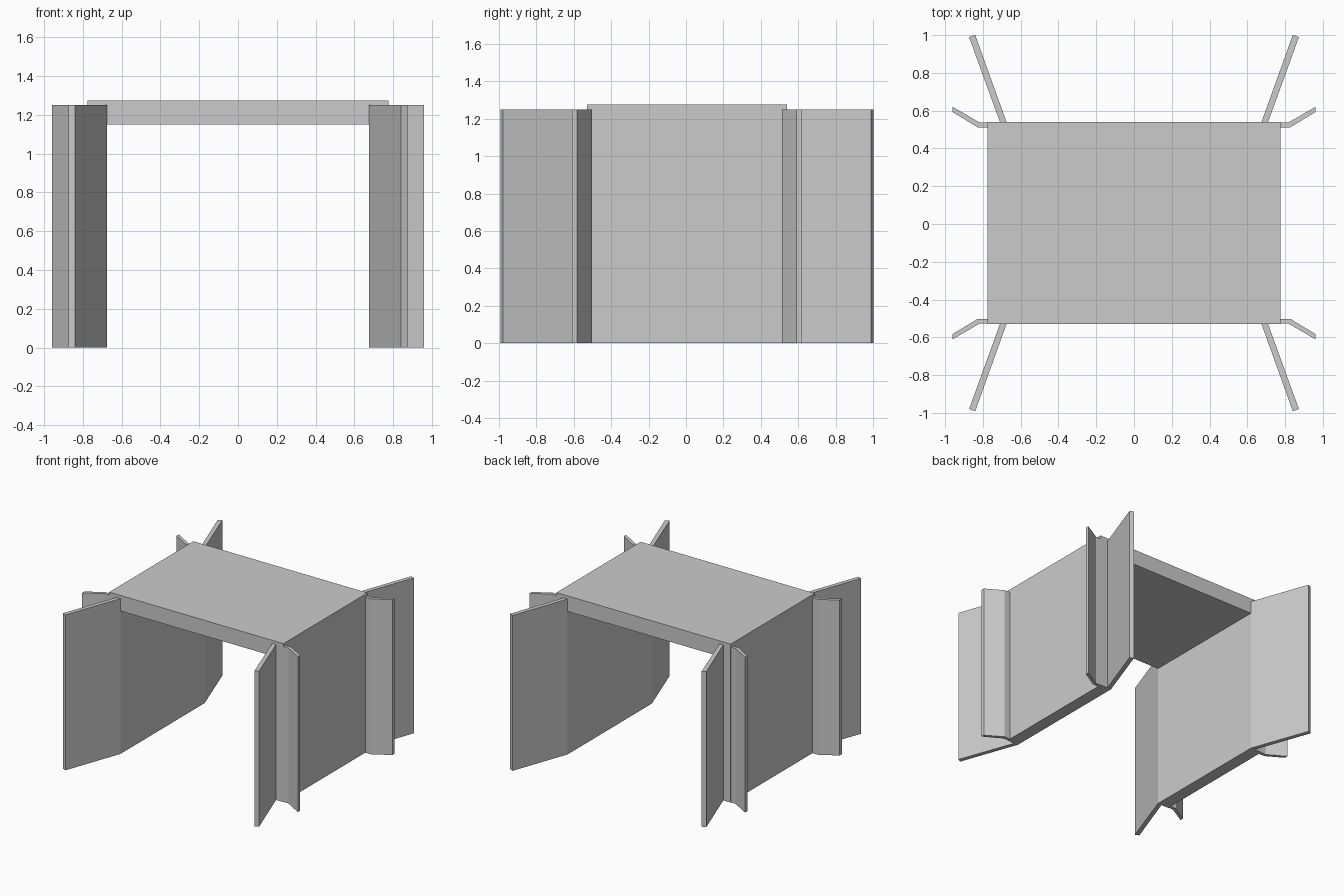
import bpy, bmesh
from mathutils import Vector

if "Cube" in bpy.data.objects:
    bpy.data.objects.remove(bpy.data.objects["Cube"])


def prism(name, outline, depth):
    """Extrude a planar outline along a vector into a closed solid."""
    bm = bmesh.new()
    face = bm.faces.new([bm.verts.new(p) for p in outline])
    res = bmesh.ops.extrude_face_region(bm, geom=[face])
    verts = [g for g in res["geom"] if isinstance(g, bmesh.types.BMVert)]
    bmesh.ops.translate(bm, verts=verts, vec=Vector(depth))
    bmesh.ops.recalc_face_normals(bm, faces=bm.faces)
    mesh = bpy.data.meshes.new(name)
    bm.to_mesh(mesh)
    bm.free()
    obj = bpy.data.objects.new(name, mesh)
    bpy.context.collection.objects.link(obj)
    return obj


WALL_H, TOP, SOFFIT = 1.25, 1.275, 1.15
INNER, OUTER = 0.675, 0.775
FRONT, BACK = -0.53, 0.54

# Culvert body: two side walls and a roof slab as one arch-shaped section
section = [(-OUTER, 0), (-OUTER, TOP), (OUTER, TOP), (OUTER, 0),
           (INNER, 0), (INNER, SOFFIT), (-INNER, SOFFIT), (-INNER, 0)]
prism("culvert_body", [(x, FRONT, z) for x, z in section], (0, BACK - FRONT, 0))

# Plan outlines for one corner; y is measured outward from the body's end face
wing_plan = [(INNER, 0), (0.71, 0), (0.873, 0.449), (0.841, 0.462)]
return_plan = [(OUTER, -0.003), (0.817, -0.003), (0.96, 0.08),
               (0.96, 0.052), (0.827, -0.028), (OUTER, -0.028)]

# Flared wing walls and short bent return walls at all four corners
for sx, side in ((-1, "left"), (1, "right")):
    for sy, end, y0 in ((-1, "front", FRONT), (1, "back", BACK)):
        for part, plan in (("wing_wall", wing_plan), ("return_wall", return_plan)):
            outline = [(sx * x, y0 + sy * y, 0) for x, y in plan]
            prism(f"{end}_{side}_{part}", outline, (0, 0, WALL_H))
